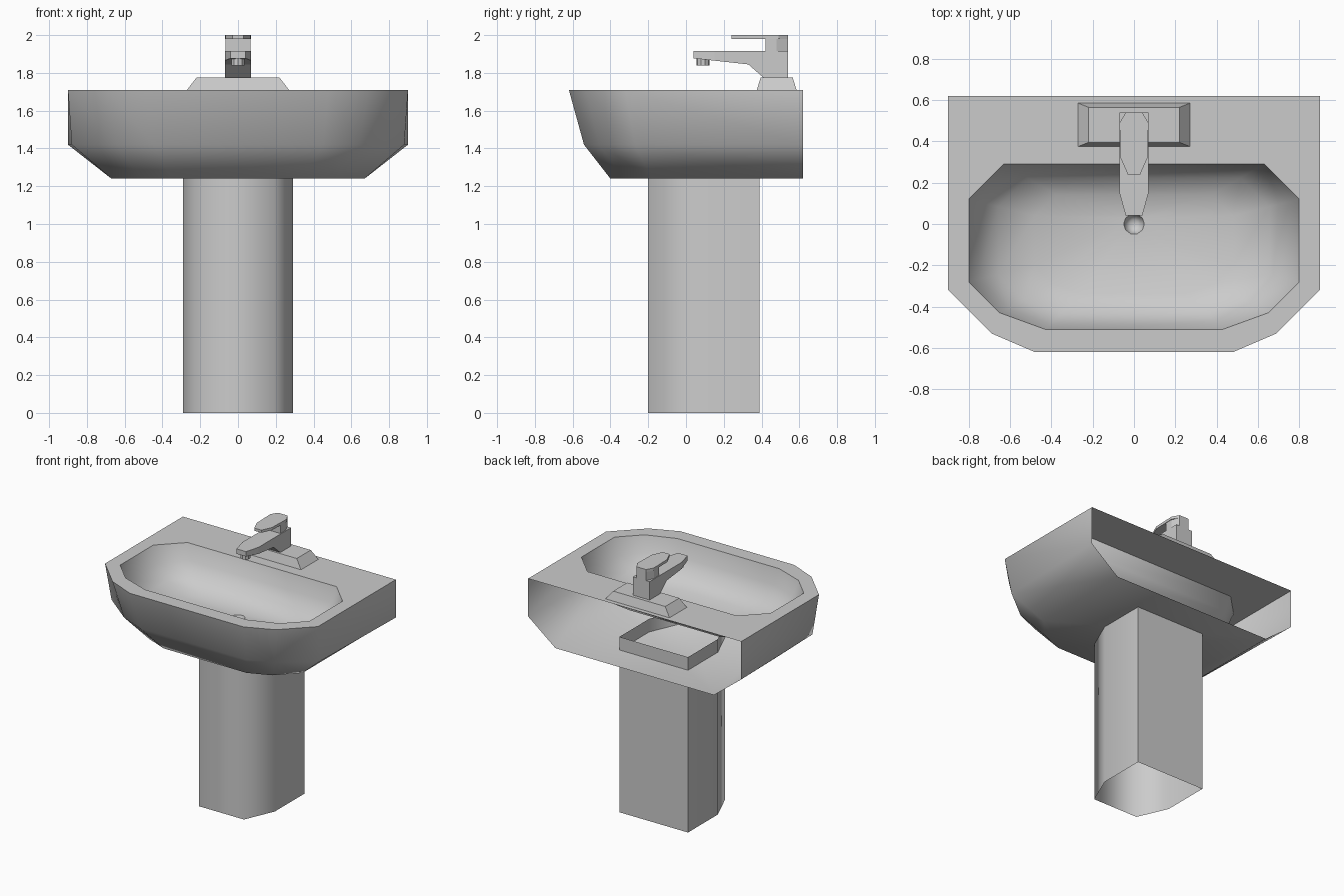
import bpy, bmesh
from math import sin, cos, radians

if "Cube" in bpy.data.objects:
    bpy.data.objects.remove(bpy.data.objects["Cube"])


def mesh_object(name, build, smooth=None):
    bm = bmesh.new()
    build(bm)
    bmesh.ops.remove_doubles(bm, verts=bm.verts, dist=1e-5)
    bmesh.ops.recalc_face_normals(bm, faces=bm.faces)
    me = bpy.data.meshes.new(name)
    bm.to_mesh(me)
    bm.free()
    ob = bpy.data.objects.new(name, me)
    bpy.context.collection.objects.link(ob)
    if smooth:
        bpy.ops.object.select_all(action='DESELECT')
        ob.select_set(True)
        bpy.context.view_layer.objects.active = ob
        bpy.ops.object.shade_smooth_by_angle(angle=radians(smooth))
    return ob


def mirrored(half, z):
    """Right half outline (back to front) -> whole outline at height z."""
    return [(x, y, z) for x, y in half] + [(-x, y, z) for x, y in reversed(half)]


def loft(bm, rings, closed=True, start=False, end=False):
    vs = [[bm.verts.new(p) for p in r] for r in rings]
    n = len(vs[0])
    for a, b in zip(vs, vs[1:]):
        for i in range(n if closed else n - 1):
            j = (i + 1) % n
            bm.faces.new((a[i], a[j], b[j], b[i]))
    if start:
        bm.faces.new(vs[0][::-1])
    if end:
        bm.faces.new(vs[-1])


def prism(name, half, z0, z1):
    return mesh_object(name, lambda bm: loft(
        bm, [mirrored(half, z0), mirrored(half, z1)], start=True, end=True))


# Basin: outer shell with open back, deck, bowl and drain dish
outer = [(.9, .62), (.9, -.32), (.69, -.53), (.48, -.62)]
middle = [(.9, .62), (.88, -.27), (.64, -.46), (.45, -.54)]
bottom = [(.67, .62), (.67, -.18), (.52, -.33), (.35, -.40)]
rim = [(.63, .29), (.8, .12), (.8, -.28), (.65, -.43), (.43, -.51)]


def bowl_ring(s, z):
    return mirrored([(x * s, -.08 + (y + .08) * s) for x, y in rim], z)


def drain_ring(r, z):
    angles = [radians(72 - 36 * i) for i in range(5)]
    return mirrored([(r * cos(a), r * sin(a)) for a in angles], z)


def basin(bm):
    loft(bm, [mirrored(bottom, 1.24), mirrored(middle, 1.42), mirrored(outer, 1.71)],
         closed=False)
    bm.faces.new([bm.verts.new(p) for p in mirrored(bottom, 1.24)])
    loft(bm, [mirrored([(.63, .62)] + outer, 1.71), bowl_ring(1, 1.71),
              bowl_ring(.94, 1.59), bowl_ring(.82, 1.49), bowl_ring(.6, 1.425),
              drain_ring(.05, 1.415), drain_ring(.04, 1.38), drain_ring(.02, 1.365)],
         end=True)


mesh_object("basin", basin, 50)

# Pedestal: hollow column
column = [(.29, .39), (.29, .03), (.19, -.2)]
mesh_object("pedestal", lambda bm: loft(
    bm, [mirrored(column, 0), mirrored(column, 1.34)]), 70)

# Tap base plate
mesh_object("tap_base", lambda bm: loft(
    bm, [mirrored([(.27, .585), (.27, .375)], 1.71),
         mirrored([(.22, .565), (.22, .395)], 1.775)], start=True, end=True))

# Tap body and spout: sections along y (y, underside z, half width)
sections = [(.54, 1.775, .07), (.41, 1.775, .07), (.33, 1.845, .07),
            (.15, 1.865, .07), (.04, 1.877, .04)]
mesh_object("tap_spout", lambda bm: loft(
    bm, [[(-w, y, z), (w, y, z), (w, y, 1.915), (-w, y, 1.915)]
         for y, z, w in sections], start=True, end=True))

# Nozzle
bpy.ops.mesh.primitive_cylinder_add(vertices=10, radius=.035, depth=.04,
                                    location=(0, .09, 1.86))
bpy.context.object.name = "tap_nozzle"

# Handle stem and lever
prism("handle_stem", [(.04, .54), (.065, .48), (.065, .42)], 1.915, 1.98)
prism("handle_lever", [(.04, .54), (.07, .49), (.065, .32), (.03, .24)], 1.98, 2.0)
